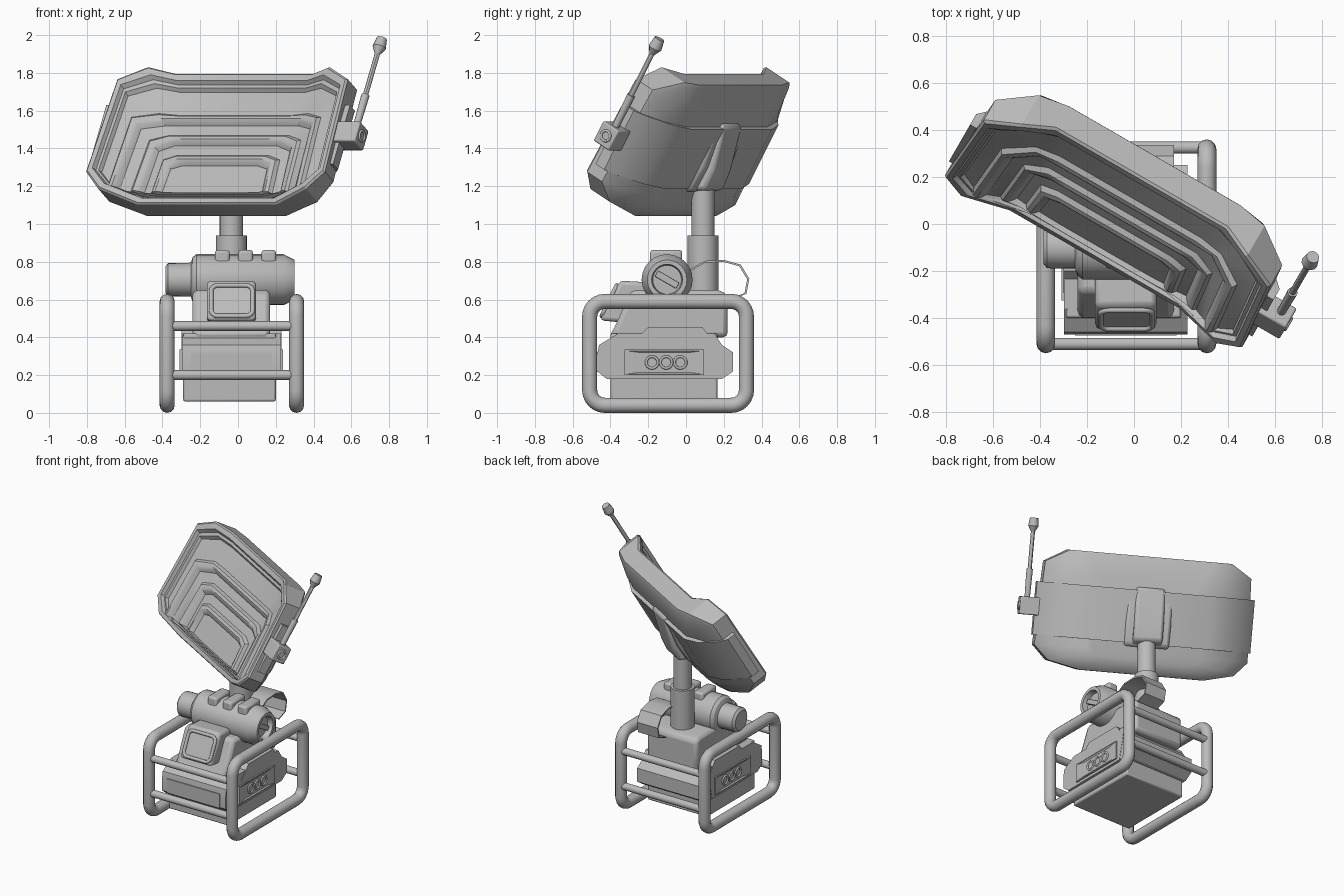
import bpy, bmesh, math
from mathutils import Matrix, Vector

old = bpy.data.objects.get("Cube")
if old:
    bpy.data.objects.remove(old)

grey = bpy.data.materials.new("plain_grey")
grey.use_nodes = True
grey.diffuse_color = (0.5, 0.5, 0.5, 1)
grey.node_tree.nodes["Principled BSDF"].inputs["Base Color"].default_value = (0.5, 0.5, 0.5, 1)

CX = -0.035  # centre line of the base unit
meshes = []

# Dish frame: columns are along the dish, up the dish and out of its face
U = Vector((math.cos(math.pi / 6), -0.5, 0))
V = Vector((0.25, 0.433, 0.866))
DISH = Matrix((U, V, U.cross(V))).transposed().to_4x4() @ Matrix.Translation((-0.07, 0, 0))


def finish(name, bm, matrix=None, bevel=0, segments=2):
    bmesh.ops.remove_doubles(bm, verts=bm.verts, dist=1e-5)
    bmesh.ops.recalc_face_normals(bm, faces=bm.faces)
    me = bpy.data.meshes.new(name)
    if matrix:
        bm.transform(matrix)
    bm.to_mesh(me)
    bm.free()
    me.materials.append(grey)
    ob = bpy.data.objects.new(name, me)
    bpy.context.collection.objects.link(ob)
    if bevel:
        mod = ob.modifiers.new("Bevel", "BEVEL")
        mod.width, mod.segments = bevel, segments
    meshes.append(ob)
    return ob


def box(name, centre, size, bevel=0, tilt=0, matrix=None):
    bm = bmesh.new()
    bmesh.ops.create_cube(bm, size=1)
    m = Matrix.Translation(centre) @ Matrix.Rotation(tilt, 4, 'X') @ Matrix.Diagonal((*size, 1))
    return finish(name, bm, (matrix or Matrix()) @ m, bevel)


def cyl(name, p, q, r, r2=None, sides=20):
    p, q = Vector(p), Vector(q)
    bm = bmesh.new()
    bmesh.ops.create_cone(bm, cap_ends=True, segments=sides, radius1=r,
                          radius2=r if r2 is None else r2, depth=(q - p).length)
    turn = (q - p).to_track_quat('Z', 'Y').to_matrix().to_4x4()
    return finish(name, bm, Matrix.Translation((p + q) / 2) @ turn)


def prism(name, points, place, a, b, matrix=None, bevel=0):
    """Extrude a closed profile between two depths; place maps (depth, point) to 3D."""
    bm = bmesh.new()
    ends = [[bm.verts.new(place(d, p)) for p in points] for d in (a, b)]
    for loop in ends:
        bm.faces.new(loop)
    bridge(bm, *ends)
    return finish(name, bm, matrix, bevel)


def bridge(bm, l1, l2):
    for i in range(len(l1)):
        j = (i + 1) % len(l1)
        bm.faces.new((l1[i], l1[j], l2[j], l2[i]))


def side_on(d, p):
    return (d, p[0], p[1])


def tube_loop(name, matrix, w, h, corner, r):
    cu = bpy.data.curves.new(name, 'CURVE')
    cu.dimensions = '3D'
    cu.bevel_depth, cu.bevel_resolution = r, 4
    pts = []
    for k, (sx, sy) in enumerate(((1, 1), (-1, 1), (-1, -1), (1, -1))):
        for s in range(7):
            t = math.radians(90 * k + 15 * s)
            pts.append((sx * (w / 2 - corner) + corner * math.cos(t),
                        sy * (h / 2 - corner) + corner * math.sin(t), 0))
    sp = cu.splines.new('POLY')
    sp.points.add(len(pts) - 1)
    for v, p in zip(sp.points, pts):
        v.co = (*p, 1)
    sp.use_cyclic_u = True
    cu.materials.append(grey)
    ob = bpy.data.objects.new(name, cu)
    ob.matrix_world = matrix
    bpy.context.collection.objects.link(ob)


# Tubular carrying frame
upright = Matrix(((0, 0, 1), (1, 0, 0), (0, 1, 0))).to_4x4()
for side, x in (("left", 0.31), ("right", -0.375)):
    tube_loop("frame_loop_" + side, Matrix.Translation((x, -0.095, 0.315)) @ upright, 0.83, 0.55, 0.08, 0.04)
for face, y in (("front", -0.51), ("back", 0.325)):
    for level, z in (("lower", 0.2), ("upper", 0.46)):
        cyl(f"{face}_{level}_bar", (-0.36, y, z), (0.3, y, z), 0.026, sides=16)

# Lower housing
box("lower_housing", (CX - 0.01, -0.117, 0.24), (0.49, 0.565, 0.36), 0.01)
prism("housing_belt", [(-0.42, 0.18), (0.19, 0.18), (0.25, 0.22), (0.25, 0.32), (0.19, 0.36),
                       (0.15, 0.42), (-0.36, 0.42), (-0.46, 0.36), (-0.47, 0.31), (-0.47, 0.22)],
      side_on, CX - 0.262, CX + 0.262)
box("front_panel", (CX, -0.471, 0.268), (0.43, 0.008, 0.105))
prism("side_covers", [(-0.3, 0.18), (0.12, 0.18), (0.16, 0.36), (0.085, 0.455), (-0.2, 0.455), (-0.29, 0.36)],
      side_on, CX - 0.264, CX + 0.264)
for side, s in (("left", 1), ("right", -1)):
    bm = bmesh.new()
    bmesh.ops.create_cube(bm, size=1)
    bm.transform(Matrix.Diagonal((0.07, 0.42, 0.135, 1)))
    bm.normal_update()
    outer = [f for f in bm.faces if f.normal.x * s > 0.9]
    bmesh.ops.inset_region(bm, faces=outer, thickness=0.008)
    bmesh.ops.inset_region(bm, faces=outer, thickness=0.014, depth=-0.008)
    bmesh.ops.scale(bm, vec=(1, 0.65, 1), verts=outer[0].verts)
    finish("socket_panel_" + side, bm, Matrix.Translation((CX + s * 0.239, -0.115, 0.267)))
    for i in range(3):
        spot = (CX + s * 0.267, -0.18 + i * 0.075, 0.267)
        tube_loop(f"socket_{side}_{i}", Matrix.Translation(spot) @ upright, 0.062, 0.062, 0.031, 0.007)

# Upper housing with tilted screen
prism("upper_housing", [(-0.41, 0.40), (0.22, 0.40), (0.22, 0.63), (0.17, 0.65), (-0.29, 0.65), (-0.38, 0.45)],
      side_on, CX - 0.205, CX + 0.205, bevel=0.025)
prism("screen_hood", [(-0.455, 0.49), (-0.35, 0.7), (-0.18, 0.69), (-0.25, 0.47)],
      side_on, CX - 0.13, CX + 0.13, bevel=0.02)
slant = Matrix.Translation((CX + 0.003, -0.406, 0.594)) @ Matrix.Rotation(math.radians(64), 4, 'X')
tube_loop("screen_rim", slant, 0.22, 0.18, 0.035, 0.012)

# Horizontal canister, turned along x
profile = [(-0.385, 0), (-0.385, 0.07), (-0.37, 0.088), (-0.25, 0.09), (-0.24, 0.12), (-0.22, 0.135),
           (0.24, 0.135), (0.3, 0.105), (0.3, 0.082), (0.26, 0.076), (0.26, 0)]
bm = bmesh.new()
rings = []
for i in range(24):
    t = math.tau * i / 24
    rings.append([bm.verts.new((x, -0.1 + r * math.cos(t), 0.705 + r * math.sin(t))) for x, r in profile])
for i in range(24):
    a, b = rings[i], rings[(i + 1) % 24]
    for k in range(len(profile) - 1):
        bm.faces.new((a[k], a[k + 1], b[k + 1], b[k]))
finish("canister", bm)
box("canister_handle", (0.27, -0.1, 0.705), (0.03, 0.13, 0.035), 0.005, math.radians(-30))
for i in range(3):
    box(f"canister_clip_{i}", (-0.083 + i * 0.123, -0.105, 0.81), (0.078, 0.17, 0.105), 0.015)

# Mast and rear strap
cyl("mast_lower", (CX, 0.09, 0.5), (CX, 0.09, 0.94), 0.082, sides=24)
cyl("mast_upper", (CX, 0.09, 0.9), (CX, 0.09, 1.22), 0.062, sides=24)
strap = [(0.02, 0.76), (0.1, 0.805), (0.2, 0.81), (0.29, 0.785), (0.335, 0.71), (0.32, 0.63), (0.24, 0.6)]
inner = [(0.15 + (y - 0.15) * 0.94, 0.68 + (z - 0.68) * 0.92) for y, z in reversed(strap)]
prism("rear_strap", strap + inner, side_on, 0.0, 0.17)


# Dish: stacked outlines, with both ends bent forward
def front_bend(u):
    return min(max(abs(u) - 0.42, 0) / 0.14, 1) * 0.075 + max(abs(u) - 0.56, 0) * 0.15


def back_bend(u):
    return max(abs(u) - 0.5, 0) * 0.5


def outline(bm, bend, cut, w, b, t, n):
    h = t - b
    half = [(0.58, b), (0.87, b + cut * h / 3), (1, b + cut * h),
            (0.965, t - 0.11 * h), (0.76, t), (0.58, t)]
    pts = half + [(-x, v) for x, v in reversed(half)]
    return [bm.verts.new((x * w, v, n + bend(x * w))) for x, v in pts]


hull = [(0.4, 0.93, 1.3, 0.55), (0.62, 0.89, 1.5, 0.575), (0.715, 0.86, 1.63, 0.6), (0.73, 0.85, 1.65, 0.612)]
rim = [(0.73, 0.85, 1.65, 0.73), (0.72, 0.857, 1.64, 0.742), (0.695, 0.885, 1.605, 0.742),
       (0.685, 0.89, 1.59, 0.72), (0.67, 0.893, 1.57, 0.72), (0.66, 0.896, 1.555, 0.7)]
arches = []  # nested ridges, open towards the lower edge
for k, (w, t) in enumerate([(0.6, 1.41), (0.48, 1.285), (0.37, 1.16)]):
    for step, rise in ((0, 0), (0.015, 0.02), (0.035, 0.025), (0.05, 0.018), (0.065, 0)):
        arches.append((w - step, 0.9 + 0.008 * k + 0.1 * step, t - step, 0.708 + 0.004 * k + rise))
bm = bmesh.new()
loops = [outline(bm, back_bend, 0.18, *layer) for layer in hull]
loops += [outline(bm, front_bend, 0.18, *layer) for layer in rim]
loops += [outline(bm, front_bend, 0.04, *layer) for layer in arches]
for a, b in zip(loops, loops[1:]):
    bridge(bm, a, b)
bm.faces.new(loops[0])
bm.faces.new(loops[-1])
finish("dish", bm, DISH)

# Band wrapped round the back of the dish, and mast bracket
back = [(0.42, 0.54), (0.56, 0.588), (0.69, 0.68), (0.745, 0.74)]
front = [(0.745, 0.8), (0.715, 0.8), (0.68, 0.73), (0.56, 0.65), (0.42, 0.59)]
right = back + front
prism("dish_back_band", right + [(-u, n) for u, n in reversed(right)],
      lambda d, p: (p[0], d, p[1]), 1.06, 1.42, DISH)
prism("mast_bracket", [(1.0, 0.62), (1.085, 0.475), (1.2, 0.485), (1.44, 0.545), (1.44, 0.62)],
      lambda d, p: (d, p[0], p[1]), -0.105, 0.095, DISH, 0.02)
prism("bracket_flare", [(1.0, 0.62), (1.05, 0.525), (1.2, 0.52), (1.42, 0.55), (1.42, 0.62)],
      lambda d, p: (d, p[0], p[1]), -0.16, 0.15, DISH, 0.02)

# Aerial on the dish edge
box("aerial_mount", (0.775, 1.25, 0.768), (0.15, 0.12, 0.11), 0.008, 0, DISH)
tube_loop("aerial_mount_hole", DISH @ Matrix.Translation((0.851, 1.25, 0.768)) @ upright, 0.055, 0.055, 0.027, 0.007)
for name, v1, v2, r1, r2 in (("aerial_base", 1.27, 1.5, 0.018, 0.022), ("aerial_rod", 1.5, 1.77, 0.014, 0.014),
                             ("aerial_neck", 1.75, 1.79, 0.014, 0.036), ("aerial_tip", 1.79, 1.845, 0.036, 0.028)):
    cyl(name, DISH @ Vector((0.799, v1, 0.766)), DISH @ Vector((0.799, v2, 0.766)), r1, r2, 12)

# Smooth shading with sharp edges kept
bpy.ops.object.select_all(action='DESELECT')
for ob in meshes:
    ob.select_set(True)
bpy.context.view_layer.objects.active = meshes[0]
bpy.ops.object.shade_smooth_by_angle(angle=math.radians(30))
